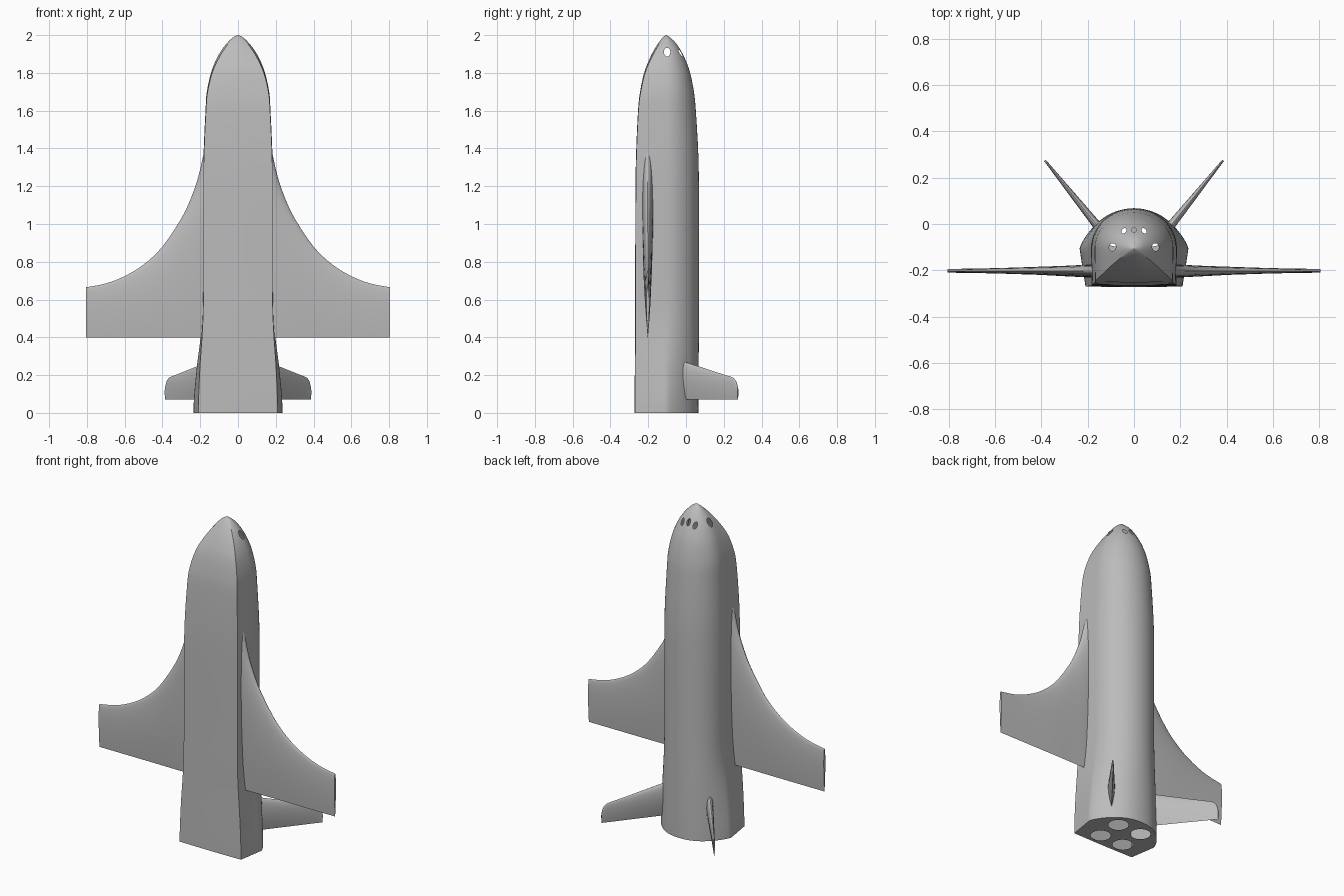
import bpy, bmesh
from math import sin, cos, pi, sqrt, radians
from mathutils import Vector

cube = bpy.data.objects.get("Cube")
if cube:
    bpy.data.objects.remove(cube)


def make_material(name, value):
    mat = bpy.data.materials.new(name)
    mat.use_nodes = True
    colour = (value, value, value, 1)
    mat.diffuse_color = colour
    mat.node_tree.nodes["Principled BSDF"].inputs["Base Color"].default_value = colour
    return mat


grey = make_material("light grey", 0.5)
cut_mark = make_material("cut mark", 0.1)   # temporary, removed after cutting


def refine(rows, steps):
    """Catmull-Rom interpolation through rows of numbers."""
    out = []
    for i in range(len(rows) - 1):
        a, b, c, d = (rows[max(0, min(len(rows) - 1, i + j))] for j in (-1, 0, 1, 2))
        for s in range(steps):
            t = s / steps
            out.append([q + t / 2 * (r - p + t * (2*p - 5*q + 4*r - w + t * (3*q - p - 3*r + w)))
                        for p, q, r, w in zip(a, b, c, d)])
    return out + [list(rows[-1])]


def loft(name, loops):
    """Skin closed loops of points and cap both ends."""
    bm = bmesh.new()
    rings = [[bm.verts.new(p) for p in loop] for loop in loops]
    n = len(rings[0])
    for low, high in zip(rings, rings[1:]):
        for i in range(n):
            j = (i + 1) % n
            bm.faces.new((low[i], low[j], high[j], high[i]))
    bm.faces.new(rings[0])
    bm.faces.new(rings[-1])
    bmesh.ops.recalc_face_normals(bm, faces=bm.faces)
    mesh = bpy.data.meshes.new(name)
    bm.to_mesh(mesh)
    bm.free()
    obj = bpy.data.objects.new(name, mesh)
    bpy.context.collection.objects.link(obj)
    mesh.materials.append(grey)
    return obj


def activate(obj):
    bpy.ops.object.select_all(action='DESELECT')
    obj.select_set(True)
    bpy.context.view_layer.objects.active = obj


def smooth(obj):
    activate(obj)
    bpy.ops.object.shade_smooth_by_angle(angle=radians(35))


# Fuselage: flat belly with sharp corners, round back, flared tail
AXIS = -0.105


def hull_loop(z, half, belly, back, square):
    flare = max(0, (half - 0.185) / 0.05)
    loop = []
    for i in range(64):
        t = 2 * pi * i / 64
        c, s = cos(t), sin(t)
        if s < 0:
            k = 1 - square + square / max(abs(c), abs(s))
            c, s = c * k, s * k
            x = half * c * (1 + 0.1 * flare * s)
            y = AXIS - s * (belly - AXIS)
        else:
            x = half * c * (1 - 0.12 * flare * abs(sin(2 * t)))
            y = AXIS + s * (back - AXIS)
        loop.append((x, y, z))
    return loop


# height, half width, belly y, back y, squareness of the belly
hull_rows = [
    (0, .235, -.272, .065, .96), (.08, .233, -.272, .066, .96),
    (.25, .217, -.271, .067, .96), (.4, .198, -.27, .068, .96),
    (.55, .187, -.27, .068, .96), (.75, .185, -.269, .068, .96),
    (1.1, .185, -.268, .068, .96), (1.35, .183, -.265, .066, .96),
    (1.6, .172, -.254, .052, .96), (1.7, .165, -.243, .042, .92),
    (1.8, .143, -.222, .022, .85), (1.87, .116, -.195, -.003, .7),
    (1.92, .088, -.17, -.028, .55), (1.96, .056, -.145, -.055, .4),
    (1.985, .03, -.125, -.082, .2), (2, .004, -.108, -.102, 0)]
fuselage = loft("fuselage", [hull_loop(*r) for r in refine(hull_rows, 3)])
fuselage.data.materials.append(cut_mark)


# Openings through the thin hull skin: windows and engine ports
def cut(location, rotation, scale):
    bpy.ops.mesh.primitive_cylinder_add(vertices=24, radius=1, depth=1, location=location,
                                        rotation=rotation, scale=scale)
    cutter = bpy.context.object
    cutter.hide_render = True
    for m in (grey, cut_mark):
        cutter.data.materials.append(m)
    for p in cutter.data.polygons:
        p.material_index = 1
    activate(fuselage)
    mod = fuselage.modifiers.new("opening", 'BOOLEAN')
    mod.operation = 'DIFFERENCE'
    mod.solver = 'EXACT'
    mod.object = cutter
    bpy.ops.object.modifier_apply(modifier=mod.name)
    bpy.data.objects.remove(cutter)


cut((0, -.1, 1.91), (0, pi / 2, 0), (.023, .017, .4))
for x, z in ((-.043, 1.905), (0, 1.915), (.043, 1.905)):
    cut((x, 0, z), (pi / 2, 0, 0), (.011, .018, .13))
for x in (-.08, .08):
    for y in (-.195, -.04):
        cut((x, y, 0), (0, 0, 0), (.057, .057, .1))

# Leave the hull as an open shell
bm = bmesh.new()
bm.from_mesh(fuselage.data)
bmesh.ops.delete(bm, geom=[f for f in bm.faces if f.material_index == 1], context='FACES')
bm.to_mesh(fuselage.data)
bm.free()
fuselage.data.materials.pop(index=1)
bpy.data.materials.remove(cut_mark)
smooth(fuselage)


# Wings and tail fins: aerofoil sections along a span
def blade(name, stations, normal, trailing, side):
    loops = []
    for x, y, leading, thick in stations:
        loop = []
        for i in range(32):
            a = 2 * pi * i / 32
            u = (1 - cos(a)) / 2
            h = 1.3 * thick * sqrt(u) * (1 - u) * (1 if a < pi else -1)
            p = Vector((x, y, leading + (trailing - leading) * u)) + normal * h
            loop.append((p.x * side, p.y, p.z))
        loops.append(loop)
    smooth(loft(name, loops))


wing_rows = [
    (.165, -.203, 1.45, .056), (.185, -.203, 1.36, .056), (.21, -.203, 1.25, .054),
    (.25, -.203, 1.135, .05), (.3, -.203, 1.03, .045), (.4, -.202, .88, .036),
    (.5, -.202, .785, .029), (.6, -.202, .724, .023), (.7, -.202, .685, .019),
    (.805, -.202, .665, .016)]
root, tip = Vector((.14, -.03, 0)), Vector((.385, .275, 0))
span = tip - root
across = Vector((-span.y, span.x, 0)).normalized()
fin_rows = []
for s, leading in ((0, .278), (.3, .248), (.6, .218), (.87, .192), (.93, .183), (.975, .163), (1, .13)):
    p = root + span * s
    fin_rows.append((p.x, p.y, leading, .04 - .031 * s))

for label, side in (("left", 1), ("right", -1)):
    blade(label + "_wing", refine(wing_rows, 3), Vector((0, 1, 0)), .4, side)
    blade(label + "_tail_fin", refine(fin_rows, 2), across, .07, side)
